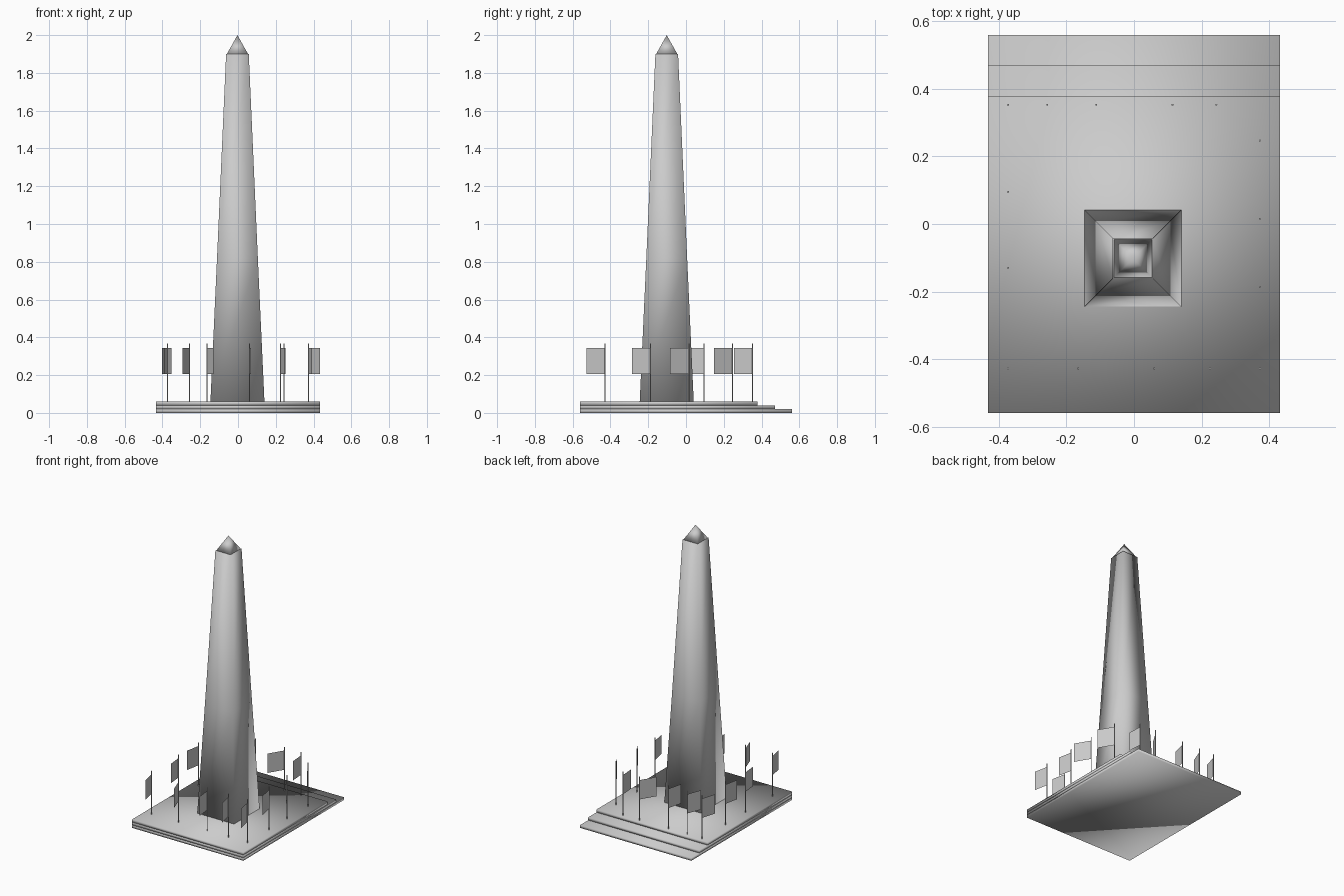
import bpy
import bmesh
from mathutils import Vector

cube = bpy.data.objects.get("Cube")
if cube:
    bpy.data.objects.remove(cube, do_unlink=True)

stone = bpy.data.materials.new("light_grey_stone")
stone.use_nodes = True
COLOUR = (0.6, 0.6, 0.6, 1.0)
stone.diffuse_color = COLOUR
stone.node_tree.nodes["Principled BSDF"].inputs["Base Color"].default_value = COLOUR


def finish(name, bm, smooth=True):
    """Turn a bmesh into a named object with the stone material."""
    bmesh.ops.recalc_face_normals(bm, faces=bm.faces[:])
    for face in bm.faces:
        face.smooth = smooth
    mesh = bpy.data.meshes.new(name)
    bm.to_mesh(mesh)
    bm.free()
    mesh.materials.append(stone)
    obj = bpy.data.objects.new(name, mesh)
    bpy.context.collection.objects.link(obj)
    return obj


def square_loft(name, centre, levels):
    """Stack square rings of (half width, height); zero width makes a tip."""
    bm = bmesh.new()
    cx, cy = centre
    rings = []
    for half, z in levels:
        if half == 0:
            rings.append([bm.verts.new((cx, cy, z))])
        else:
            rings.append([bm.verts.new((cx + sx * half, cy + sy * half, z))
                          for sx, sy in ((-1, -1), (1, -1), (1, 1), (-1, 1))])
    for low, high in zip(rings, rings[1:]):
        for i in range(4):
            j = (i + 1) % 4
            if len(high) == 1:
                bm.faces.new((low[i], low[j], high[0]))
            else:
                bm.faces.new((low[i], low[j], high[j], high[i]))
    bm.faces.new(rings[0][::-1])
    if len(rings[-1]) == 4:
        bm.faces.new(rings[-1])
    return finish(name, bm)


# Stepped base: three slabs sharing the front edge, stepping in at the back
FRONT, HALF_X, STEP = -0.56, 0.433, 0.02
for i, (label, back) in enumerate((("lower", 0.56), ("middle", 0.47), ("upper", 0.378))):
    bm = bmesh.new()
    bmesh.ops.create_cube(bm, size=1)
    bmesh.ops.scale(bm, vec=(2 * HALF_X, back - FRONT, STEP), verts=bm.verts)
    bmesh.ops.translate(bm, vec=(0, (back + FRONT) / 2, (i + 0.5) * STEP), verts=bm.verts)
    finish(label + "_slab", bm)

# Tapered shaft and pointed cap
CENTRE = (-0.003, -0.102)
square_loft("obelisk_shaft", CENTRE, [(0.143, 0.06), (0.108, 0.82), (0.06, 1.9)])
square_loft("obelisk_cap", CENTRE, [(0.056, 1.9), (0, 2.0)])


# Flags: thin pole plus a flat sheet blowing towards the front
def flag(number, x, y, drift, reach=0.1):
    bm = bmesh.new()
    bmesh.ops.create_cone(bm, cap_ends=True, segments=8, radius1=0.003,
                          radius2=0.003, depth=0.31)
    bmesh.ops.translate(bm, vec=(x, y, 0.212), verts=bm.verts)
    pole = finish(f"flag_pole_{number}", bm)
    pole.select_set(True)
    bpy.context.view_layer.objects.active = pole
    bpy.ops.object.shade_smooth_by_angle()
    pole.select_set(False)

    bm = bmesh.new()
    hoist, fly = Vector((x, y, 0)), Vector((x + drift, y - reach, 0))
    low, high = Vector((0, 0, 0.207)), Vector((0, 0, 0.343))
    bm.faces.new([bm.verts.new(p) for p in
                  (hoist + low, fly + low, fly + high, hoist + high)])
    finish(f"flag_{number}", bm, smooth=False)


bpy.ops.object.select_all(action="DESELECT")
SIDE, BACK, NEAR = 0.373, 0.353, -0.428
rows = (
    # right-hand row
    (-SIDE, NEAR, 0.02), (-SIDE, -0.13, 0.01), (-SIDE, 0.095, -0.02), (-SIDE, BACK, -0.03),
    # back row
    (-0.257, BACK, -0.038), (-0.112, BACK, -0.025), (0.114, BACK, -0.06), (0.244, BACK, 0.008),
    # left-hand row
    (SIDE, 0.247, 0.06), (SIDE, 0.015, 0.06), (SIDE, -0.187, 0.02), (SIDE, NEAR, 0.02),
    # front row
    (-0.165, NEAR, 0.035), (0.06, NEAR, 0.01), (0.225, NEAR, 0.02),
)
for number, (x, y, drift) in enumerate(rows, 1):
    flag(number, x, y, drift)
